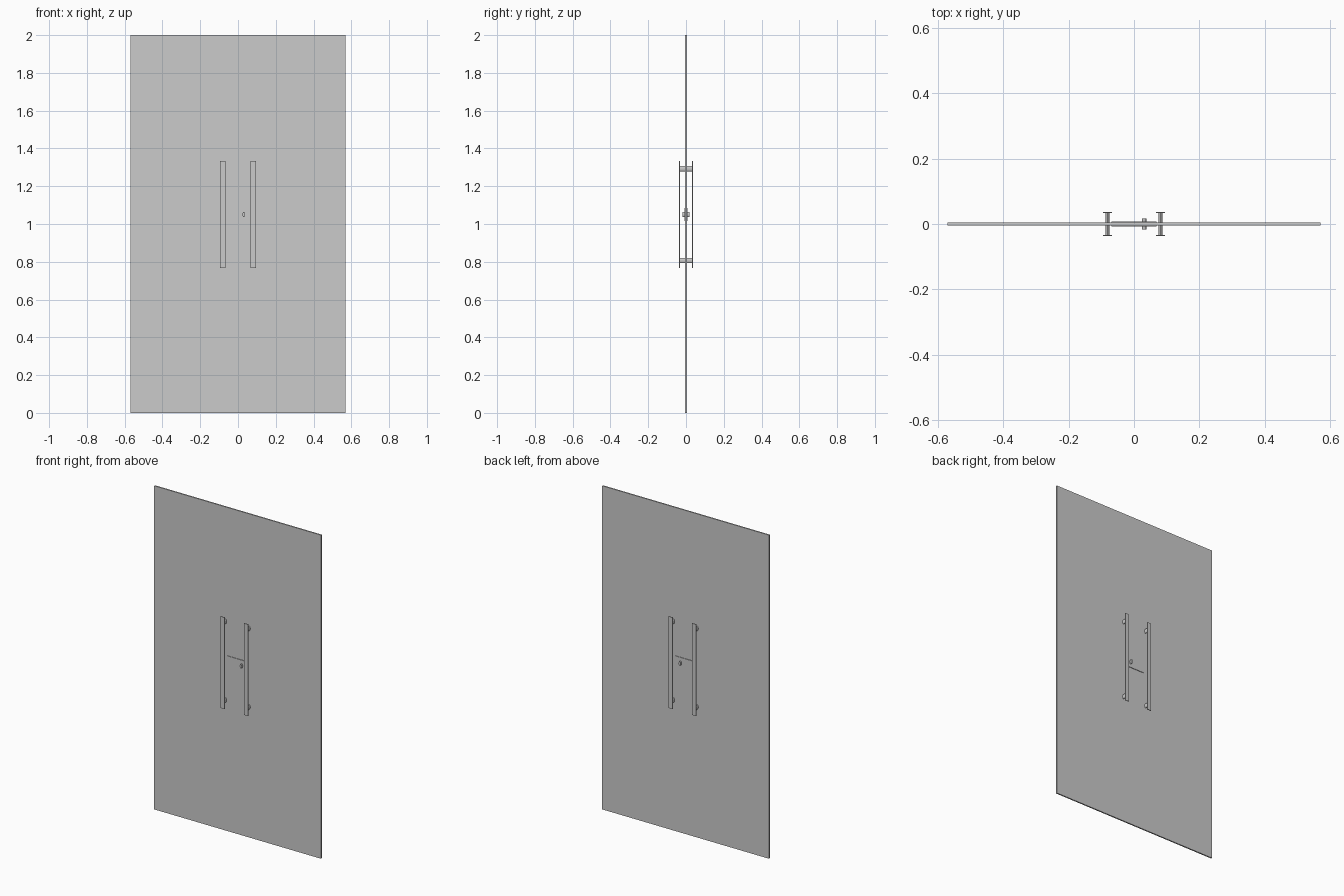
import bpy

if "Cube" in bpy.data.objects:
    bpy.data.objects.remove(bpy.data.objects["Cube"])


def box(name, x, y, z, sx, sy, sz):
    bpy.ops.mesh.primitive_cube_add(size=1, location=(x, y, z))
    ob = bpy.context.object
    ob.name = name
    ob.scale = (sx, sy, sz)
    bpy.ops.object.transform_apply(location=False, rotation=False, scale=True)
    return ob


def oval_rod(name, x, z, width, height, depth):
    # oval-section rod running along y, through the panel
    bpy.ops.mesh.primitive_cylinder_add(vertices=24, radius=0.5, depth=depth,
                                        rotation=(1.570796, 0, 0))
    ob = bpy.context.object
    ob.name = name
    bpy.ops.object.transform_apply(location=False, rotation=True, scale=False)
    ob.scale = (width, 1, height)
    ob.location = (x, 0, z)
    bpy.ops.object.transform_apply(location=False, rotation=False, scale=True)
    bpy.ops.object.shade_smooth_by_angle()
    return ob


MID = 1.05

# door panel
box("door_panel", 0, 0, 1.0, 1.14, 0.008, 2.0)

# lock plate and turn knob, showing on both faces
box("lock_plate", 0, 0, MID, 0.136, 0.015, 0.068)
oval_rod("lock_knob", 0.031, MID, 0.014, 0.028, 0.035)

# pull handles on both leaves and both faces, with stand-offs
for sx, side in ((-1, "left"), (1, "right")):
    x = sx * 0.081
    for sy, face in ((-1, "front"), (1, "back")):
        box(f"{side}_{face}_handle_bar", x, sy * 0.035, MID, 0.028, 0.004, 0.566)
    for sz, level in ((-1, "lower"), (1, "upper")):
        oval_rod(f"{side}_{level}_standoff", x, MID + sz * 0.243, 0.012, 0.028, 0.067)
